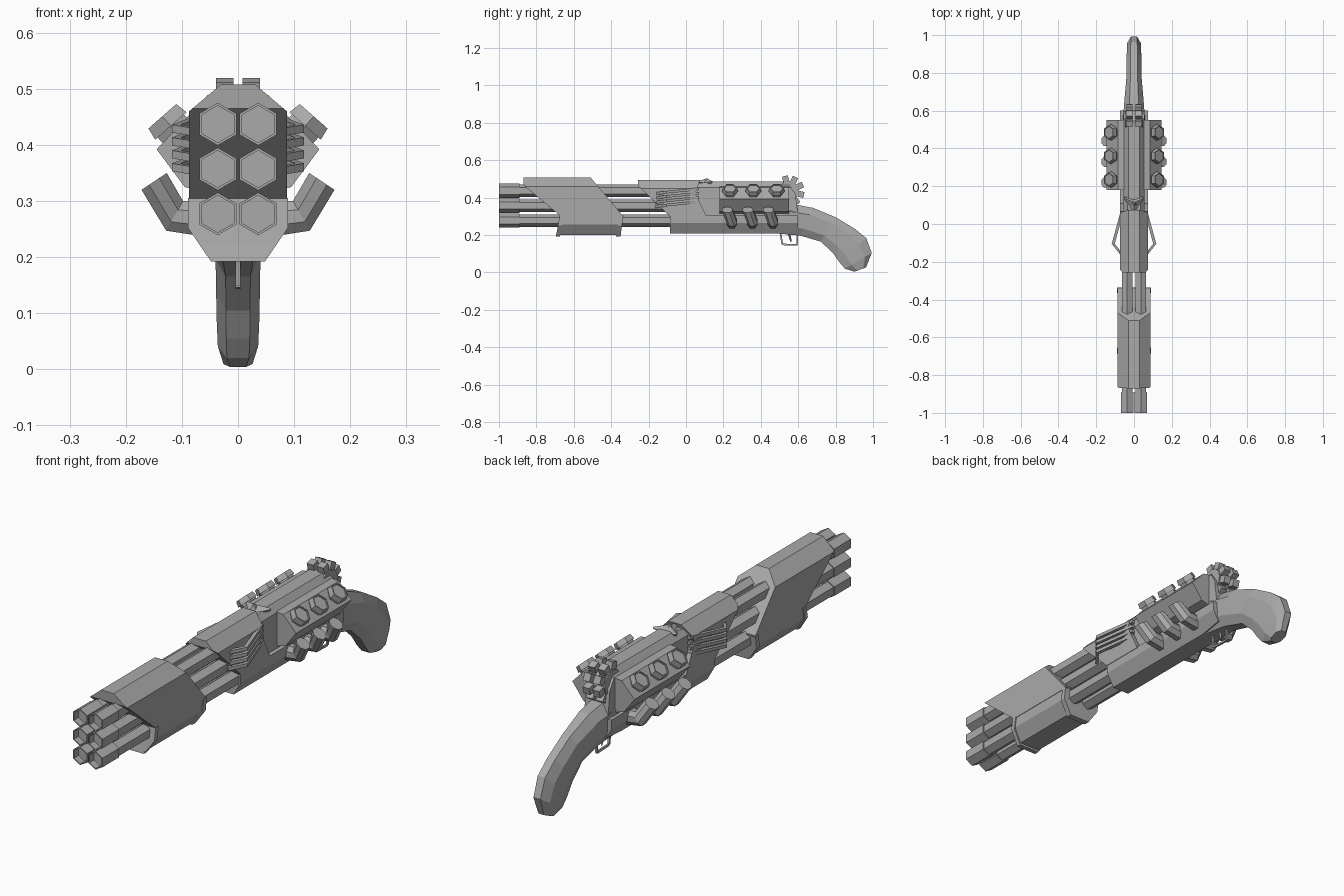
import bpy, bmesh, math
from mathutils import Vector, Matrix

if "Cube" in bpy.data.objects:
    bpy.data.objects.remove(bpy.data.objects["Cube"], do_unlink=True)

GREY = (0.4, 0.4, 0.4, 1)
metal = bpy.data.materials.new("plain grey")
metal.use_nodes = True
metal.diffuse_color = GREY
metal.node_tree.nodes["Principled BSDF"].inputs["Base Color"].default_value = GREY


def finish(name, bm):
    bmesh.ops.recalc_face_normals(bm, faces=bm.faces)
    mesh = bpy.data.meshes.new(name)
    bm.to_mesh(mesh)
    bm.free()
    mesh.materials.append(metal)
    ob = bpy.data.objects.new(name, mesh)
    bpy.context.collection.objects.link(ob)
    return ob


def loft(bm, rings):
    """Skin a list of equal-length point rings and cap both ends."""
    vs = [[bm.verts.new(p) for p in ring] for ring in rings]
    n = len(vs[0])
    for a, b in zip(vs, vs[1:]):
        for i in range(n):
            bm.faces.new((a[i], a[(i + 1) % n], b[(i + 1) % n], b[i]))
    bm.faces.new(vs[0][::-1])
    return bm.faces.new(vs[-1])


def slab(name, profile, half, chamfers=()):
    """Side profile (y, z) widened to +-half, corners cut by lines in x, z."""
    bm = bmesh.new()
    loft(bm, [[(x, y, z) for y, z in profile] for x in (-half, half)])
    for (x1, z1), (x2, z2) in chamfers:
        for s in (-1, 1):
            normal = Vector((s * abs(z2 - z1), 0, abs(x2 - x1) * (1 if z1 > 0.35 else -1)))
            cut = bmesh.ops.bisect_plane(bm, geom=bm.verts[:] + bm.edges[:] + bm.faces[:],
                                         plane_co=(s * x1, 0, z1), plane_no=normal, clear_outer=True)
            edges = [e for e in cut["geom_cut"] if isinstance(e, bmesh.types.BMEdge)]
            bmesh.ops.holes_fill(bm, edges=edges)
    return finish(name, bm)


def prism(bm, start, end, r1, r2, sides=6, turn=0.0):
    """Regular prism between two points; returns its end face."""
    start, end = Vector(start), Vector(end)
    axis = (end - start).normalized()
    u = axis.cross(Vector((0, 1, 0)) if abs(axis.y) < 0.9 else Vector((1, 0, 0))).normalized()
    v = axis.cross(u)
    rings = []
    for c, r in ((start, r1), (end, r2)):
        angles = [turn + i * math.tau / sides for i in range(sides)]
        rings.append([c + r * (math.cos(a) * u + math.sin(a) * v) for a in angles])
    return loft(bm, rings)


def recess(bm, face, rim, depth):
    """Sink the middle of an end face, leaving a rim."""
    bmesh.ops.inset_region(bm, faces=[face], thickness=rim)
    shift = -face.normal * depth
    inner = bmesh.ops.extrude_face_region(bm, geom=[face])["geom"]
    bmesh.ops.translate(bm, vec=shift, verts=[v for v in inner if isinstance(v, bmesh.types.BMVert)])
    bm.faces.remove(face)


def box(bm, centre, size, rot=None):
    m = Matrix.Translation(centre) @ (rot or Matrix()) @ Matrix.Diagonal((*size, 1))
    bmesh.ops.create_cube(bm, size=1, matrix=m)


# Six hexagonal barrels with wider muzzles
for row, z in enumerate((0.277, 0.357, 0.437)):
    for side in (-1, 1):
        bm = bmesh.new()
        x = side * 0.036
        prism(bm, (x, -0.9, z), (x, 0.0, z), 0.033, 0.033)
        end = prism(bm, (x, -0.89, z), (x, -1, z), 0.038, 0.038)
        bm.normal_update()
        recess(bm, end, 0.005, 0.03)
        finish("barrel", bm)

# Slanted fore shroud and the hand grip under it
slab("fore_shroud", [(-0.87, 0.508), (-0.51, 0.508), (-0.335, 0.3), (-0.67, 0.3), (-0.867, 0.465)],
     0.087, [((0.03, 0.508), (0.087, 0.46))])
slab("fore_grip", [(-0.67, 0.305), (-0.335, 0.305), (-0.365, 0.2), (-0.695, 0.2)],
     0.085, [((0.048, 0.2), (0.085, 0.255))])
slab("fore_grip_front_lip", [(-0.675, 0.305), (-0.655, 0.305), (-0.675, 0.192), (-0.695, 0.192)],
     0.089, [((0.048, 0.192), (0.089, 0.252))])
slab("fore_grip_rear_lip", [(-0.355, 0.305), (-0.335, 0.305), (-0.35, 0.192), (-0.375, 0.192)],
     0.089, [((0.048, 0.192), (0.089, 0.252))])

# Receiver: front shroud, lower frame and narrower rear housing
slab("receiver_shroud", [(-0.257, 0.495), (0.075, 0.495), (0.05, 0.42), (0.11, 0.3), (-0.086, 0.3),
                         (-0.257, 0.465)], 0.075, [((0.03, 0.495), (0.075, 0.45))])
slab("lower_frame", [(-0.086, 0.305), (0.6, 0.305), (0.6, 0.22), (0.49, 0.208), (-0.086, 0.208)],
     0.073, [((0.04, 0.208), (0.073, 0.265))])
slab("rear_housing", [(0.0, 0.47), (0.14, 0.485), (0.54, 0.485), (0.585, 0.42), (0.6, 0.3), (0.0, 0.3)],
     0.055, [((0.03, 0.485), (0.055, 0.455))])

# Curved stock, lofted from octagons: top y, z, bottom y, z, half width
stations = [(0.55, 0.37, 0.5, 0.207, 0.06), (0.68, 0.345, 0.61, 0.197, 0.05), (0.8, 0.295, 0.72, 0.165, 0.04),
            (0.9, 0.235, 0.785, 0.105, 0.039), (0.963, 0.185, 0.82, 0.055, 0.038),
            (0.993, 0.105, 0.85, 0.02, 0.036), (0.963, 0.027, 0.9, 0.004, 0.026)]
rings = []
for ty, tz, by, bz, w in stations:
    top, bottom = Vector((0, ty, tz)), Vector((0, by, bz))
    shape = [(0.45, 0), (1, 0.25), (1, 0.75), (0.55, 1), (-0.55, 1), (-1, 0.75), (-1, 0.25), (-0.45, 0)]
    rings.append([top.lerp(bottom, t) + Vector((k * w, 0, 0)) for k, t in shape])
bm = bmesh.new()
loft(bm, rings)
finish("stock", bm)

for side in (-1, 1):
    # Shell holder with three angled hexagonal shells
    bm = bmesh.new()
    section = [(0.04, 0.46), (0.085, 0.455), (0.145, 0.392), (0.095, 0.325), (0.04, 0.31)]
    loft(bm, [[(side * x, y, z) for x, z in section] for y in (0.18, 0.55)])
    finish("shell_holder", bm)
    for y in (0.235, 0.36, 0.485):
        bm = bmesh.new()
        out = Vector((side * 0.66, 0, 0.75))
        base = Vector((side * 0.09, y, 0.4))
        prism(bm, base, base + out * 0.06, 0.036, 0.036, turn=math.pi / 6)
        end = prism(bm, base + out * 0.045, base + out * 0.068, 0.043, 0.038, turn=math.pi / 6)
        bm.normal_update()
        recess(bm, end, 0.005, 0.006)
        finish("shell", bm)

    # Three bent exhaust pipes
    for y in (0.225, 0.335, 0.445):
        bm = bmesh.new()
        rings = []
        path = [((0.05, 0.235), (0.05, 0.3), 0.02), ((0.128, 0.247), (0.098, 0.3), 0.02),
                ((0.172, 0.32), (0.127, 0.35), -0.005)]
        for (x1, z1), (x2, z2), dy in path:
            a, b = Vector((side * x1, y + dy, z1)), Vector((side * x2, y + dy, z2))
            ring = [(0, -0.013), (0.3, -0.028), (0.7, -0.028), (1, -0.013),
                    (1, 0.013), (0.7, 0.028), (0.3, 0.028), (0, 0.013)]
            rings.append([a.lerp(b, t) + Vector((0, w, 0)) for t, w in ring])
        end = loft(bm, rings)
        finish("exhaust_pipe", bm)

    # Four bowed cooling ribs
    for z in (0.36, 0.383, 0.406, 0.429):
        bm = bmesh.new()
        rings = []
        for x, y, dz in ((0.062, -0.165, -0.008), (0.11, -0.105, 0), (0.062, 0.07, 0.018)):
            corners = [(-0.008, -0.007), (0.008, -0.007), (0.008, 0.007), (-0.008, 0.007)]
            rings.append([(side * (x + dx), y, z + dz + h) for dx, h in corners])
        loft(bm, rings)
        finish("cooling_rib", bm)

# Studded wheel at the rear
bm = bmesh.new()
hub = Vector((0, 0.55, 0.435))
prism(bm, hub - Vector((0.044, 0, 0)), hub + Vector((0.044, 0, 0)), 0.054, 0.054, sides=12)
for i in range(5):
    rot = Matrix.Rotation(math.radians(15 - 40 * i), 4, "X")
    for x in (-0.0235, 0.0235):
        box(bm, hub + rot @ Vector((x, 0, 0.055)), (0.031, 0.032, 0.056), rot)
finish("studded_wheel", bm)

# Faceted crest where the shroud meets the housing
bm = bmesh.new()
for x, y in ((-0.055, 0.14), (0.055, 0.14), (0, 0.06)):
    prism(bm, (0, 0.11, 0.475), (x, y, 0.485), 0.028, 0.004, sides=4)
prism(bm, (0, 0.11, 0.46), (0, 0.11, 0.503), 0.035, 0.006, sides=5)
finish("crest", bm)

# Trigger guard and trigger
bm = bmesh.new()
guard = [(0.505, 0.21), (0.515, 0.15), (0.595, 0.147), (0.595, 0.205)]
for (y1, z1), (y2, z2) in zip(guard, guard[1:]):
    prism(bm, (0, y1, z1), (0, y2, z2), 0.006, 0.006, sides=4, turn=math.pi / 4)
finish("trigger_guard", bm)
bm = bmesh.new()
prism(bm, (0, 0.55, 0.21), (0, 0.562, 0.165), 0.007, 0.004, sides=4)
finish("trigger", bm)
